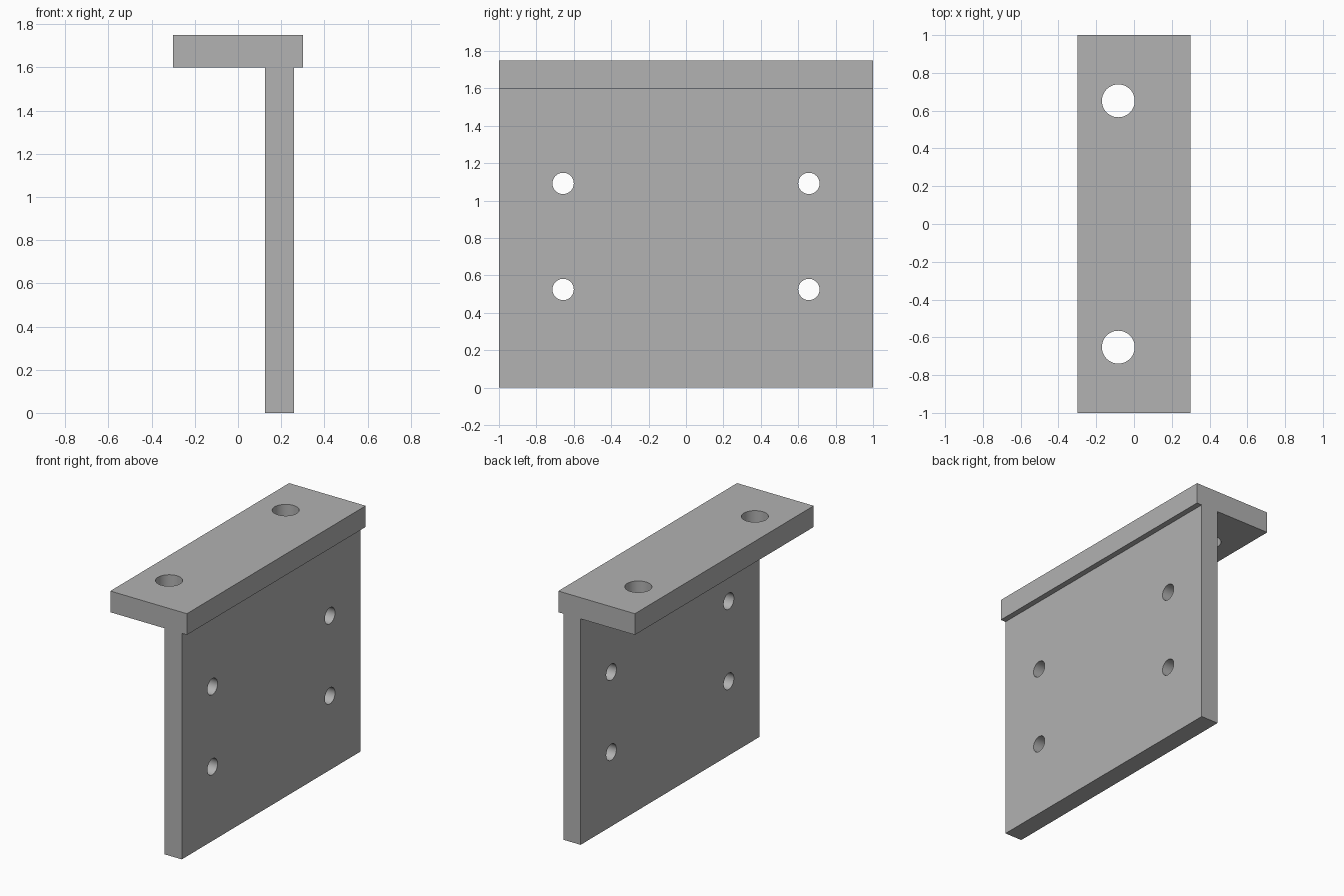
import bpy
import bmesh
from math import pi, radians

if "Cube" in bpy.data.objects:
    bpy.data.objects.remove(bpy.data.objects["Cube"])

grey = bpy.data.materials.new("plain grey")
grey.use_nodes = True
colour = (0.445, 0.445, 0.445, 1)
grey.diffuse_color = colour
grey.node_tree.nodes["Principled BSDF"].inputs["Base Color"].default_value = colour

TOP, UNDER = 1.75, 1.6            # flange heights
HALF_W = 0.3                      # flange half width
WEB_IN, WEB_OUT = 0.125, 0.26     # upright plate faces

# Bracket: offset T profile extruded along its length
profile = [(WEB_IN, 0), (WEB_OUT, 0), (WEB_OUT, UNDER), (HALF_W, UNDER),
           (HALF_W, TOP), (-HALF_W, TOP), (-HALF_W, UNDER), (WEB_IN, UNDER)]
bm = bmesh.new()
end = bm.faces.new([bm.verts.new((x, -1, z)) for x, z in profile])
swept = bmesh.ops.extrude_face_region(bm, geom=[end])["geom"]
bmesh.ops.translate(bm, vec=(0, 2, 0),
                    verts=[v for v in swept if isinstance(v, bmesh.types.BMVert)])
bmesh.ops.recalc_face_normals(bm, faces=bm.faces)
mesh = bpy.data.meshes.new("bracket")
bm.to_mesh(mesh)
bm.free()
mesh.materials.append(grey)
bracket = bpy.data.objects.new("bracket", mesh)
bpy.context.collection.objects.link(bracket)
bpy.context.view_layer.objects.active = bracket


def drill(location, radius, rotation):
    """Cut a round through hole in the bracket."""
    bpy.ops.mesh.primitive_cylinder_add(vertices=48, radius=radius, depth=0.3,
                                        location=location, rotation=rotation)
    cutter = bpy.context.object
    cutter.name = "hole_cutter"
    cutter.hide_render = True
    cutter.data.materials.append(grey)
    bpy.context.view_layer.objects.active = bracket
    cut = bracket.modifiers.new("hole", "BOOLEAN")
    cut.operation = "DIFFERENCE"
    cut.solver = "EXACT"
    cut.object = cutter
    bpy.ops.object.modifier_apply(modifier=cut.name)
    bpy.data.objects.remove(cutter)


for side in (-1, 1):
    # Large holes in the flange
    drill((-0.083, side * 0.652, (TOP + UNDER) / 2), 0.087, (0, 0, 0))
    # Small holes in the upright plate
    for z in (0.525, 1.092):
        drill(((WEB_IN + WEB_OUT) / 2, side * 0.657, z), 0.057, (0, pi / 2, 0))

# Smooth hole walls, sharp plate edges
bpy.ops.object.select_all(action="DESELECT")
bracket.select_set(True)
bpy.context.view_layer.objects.active = bracket
bpy.ops.object.shade_smooth_by_angle(angle=radians(30))
